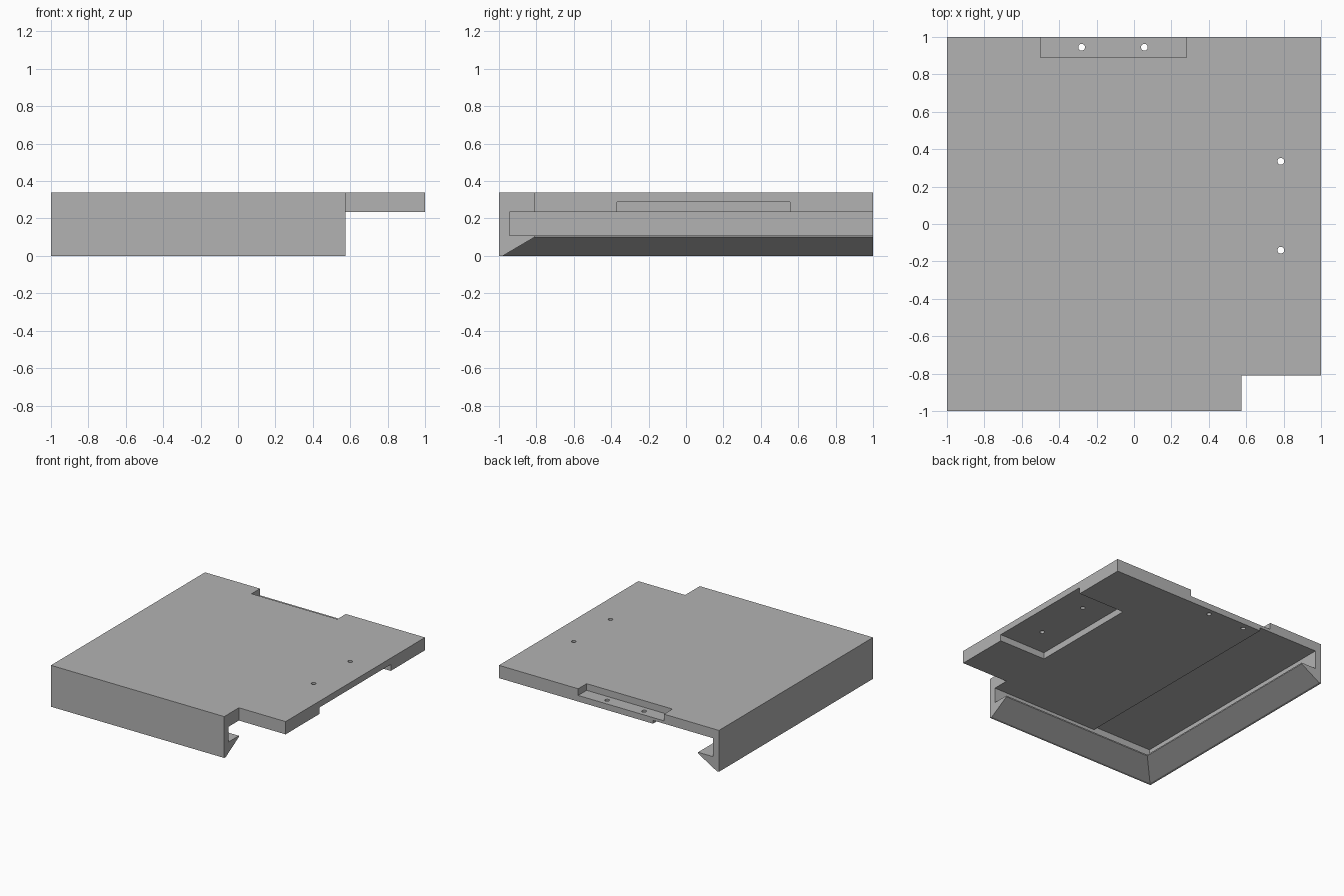
import bpy, bmesh
from mathutils import Matrix, Vector

cube = bpy.data.objects.get("Cube")
if cube:
    bpy.data.objects.remove(cube, do_unlink=True)

TOP, UNDER, WALL = 0.34, 0.235, 0.055
STEP_X, NOTCH_X, NOTCH_Y = -0.4, 0.575, -0.81

grey = bpy.data.materials.new("plain_grey")
grey.use_nodes = True
grey.diffuse_color = (0.45, 0.45, 0.45, 1)
grey.node_tree.nodes["Principled BSDF"].inputs["Base Color"].default_value = (0.45, 0.45, 0.45, 1)


def make(name, bm, helper=False):
    bmesh.ops.recalc_face_normals(bm, faces=bm.faces)
    mesh = bpy.data.meshes.new(name)
    bm.to_mesh(mesh)
    bm.free()
    mesh.materials.append(grey)
    ob = bpy.data.objects.new(name, mesh)
    bpy.context.scene.collection.objects.link(ob)
    if helper:
        ob.hide_render = True
        ob.display_type = 'WIRE'
    return ob


def loft(sections):
    """Skin a row of matching closed sections and cap both ends."""
    bm = bmesh.new()
    rings = [[bm.verts.new(p) for p in s] for s in sections]
    n = len(rings[0])
    for a, b in zip(rings, rings[1:]):
        for i in range(n):
            bm.faces.new((a[i], a[(i + 1) % n], b[(i + 1) % n], b[i]))
    bm.faces.new(rings[0])
    bm.faces.new(rings[-1])
    return bm


def box(name, lo, hi):
    bm = bmesh.new()
    bmesh.ops.create_cube(bm, size=1)
    lo, hi = Vector(lo), Vector(hi)
    for v in bm.verts:
        v.co = (lo + hi) / 2 + v.co * (hi - lo)
    return make(name, bm, True)


def boolean(target, other, operation):
    mod = target.modifiers.new(operation.title(), 'BOOLEAN')
    mod.operation, mod.solver, mod.object = operation, 'EXACT', other
    bpy.context.view_layer.objects.active = target
    bpy.ops.object.modifier_apply(modifier=mod.name)
    bpy.data.objects.remove(other, do_unlink=True)


# Top plate with one corner notched away
outline = [(-1, -1), (NOTCH_X, -1), (NOTCH_X, NOTCH_Y), (1, NOTCH_Y), (1, 1), (-1, 1)]
panel = make("hooked_panel", loft([[(x, y, z) for x, y in outline] for z in (UNDER, TOP)]))

# Hooked rim, mitred round the front left corner
profile = [(0, 0), (0.02, 0), (0.19, 0.1), (0.19, 0.11), (WALL, 0.11), (WALL, TOP), (0, TOP)]
rim = make("hooked_rim", loft([
    [(NOTCH_X, d - 1, z) for d, z in profile],
    [(d - 1, d - 1, z) for d, z in profile],
    [(d - 1, 1, z) for d, z in profile]]))
boolean(panel, rim, 'UNION')

# Thinner underside area, side pocket below and back recess above
for lo, hi in [((WALL - 1, WALL - 1, 0.2), (STEP_X, 1.1, 0.262)),
               ((NOTCH_X, -0.37, 0.2), (1.1, 0.555, 0.288)),
               ((-0.5, 0.89, 0.285), (0.28, 1.1, 0.4))]:
    boolean(panel, box("cutter", lo, hi), 'DIFFERENCE')

# Screw holes
for x, y in [(0.785, 0.335), (0.785, -0.14), (-0.28, 0.945), (0.055, 0.945)]:
    bm = bmesh.new()
    bmesh.ops.create_cone(bm, cap_ends=True, segments=24, radius1=0.018, radius2=0.018,
                          depth=0.4, matrix=Matrix.Translation((x, y, 0.35)))
    boolean(panel, make("hole_cutter", bm, True), 'DIFFERENCE')
